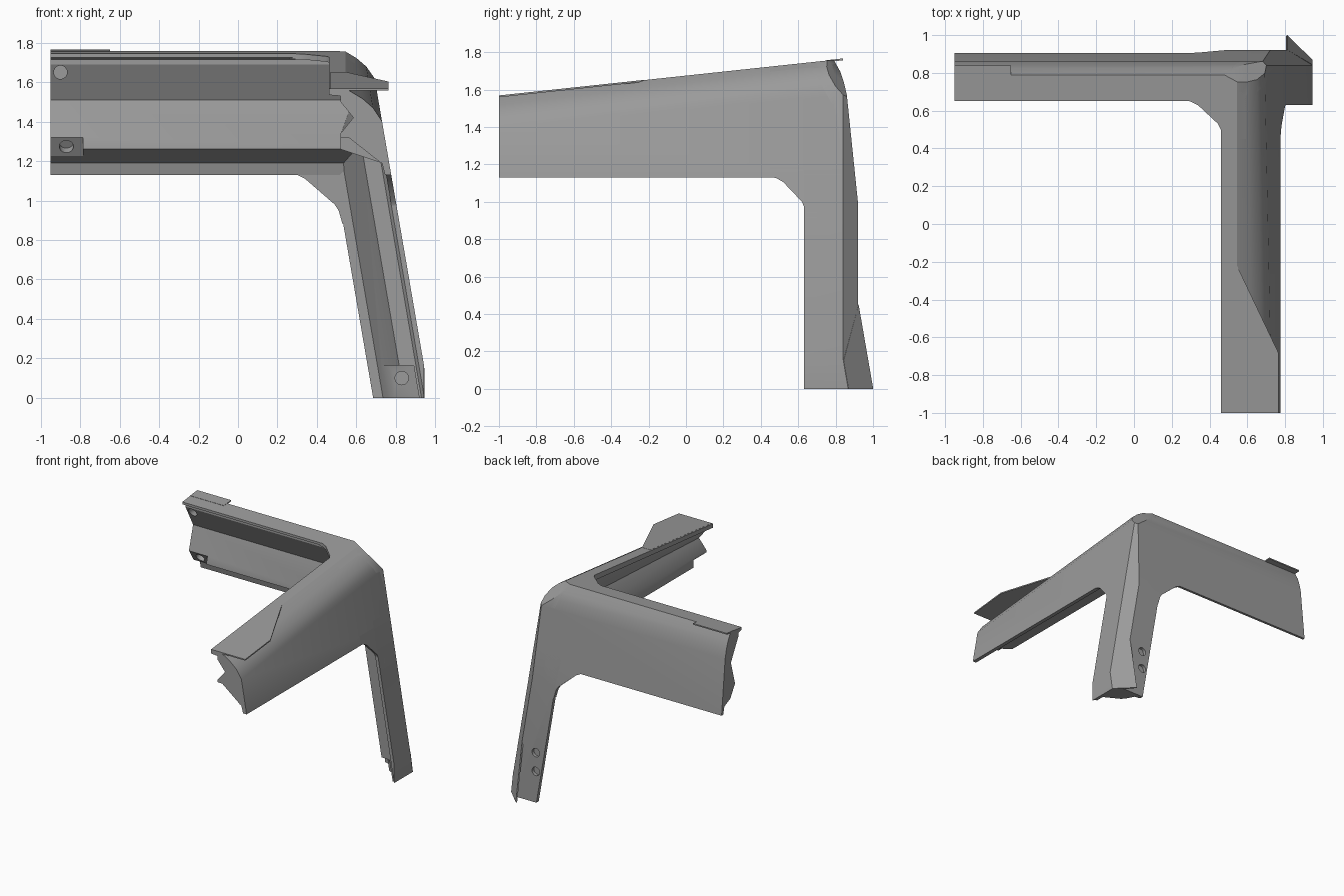
import bpy, bmesh, math
from mathutils import Vector

if "Cube" in bpy.data.objects:
    bpy.data.objects.remove(bpy.data.objects["Cube"])

gray = bpy.data.materials.new("plain_gray")
gray.diffuse_color = (0.33, 0.33, 0.33, 1)
gray.use_nodes = True
gray.node_tree.nodes["Principled BSDF"].inputs["Base Color"].default_value = gray.diffuse_color

SLOPE = 0.107   # fall of the top surface towards the front
LEAN = 0.172    # outward lean of the leg and right wall


def top_z(y):
    return 1.76 - SLOPE * (0.8 - y)


# Outer envelope shared by all arms: (point, outward normal)
planes = [
    ((0, 0.8, 1.76), (0, -SLOPE, 1)),          # top
    ((0.971, 0, 0), (1, 0, LEAN)),             # right wall
    ((0.944, 0, 0), (1, 0, 0)),                # vertical foot of right wall
    ((0, 0.92, 0), (0, 1, 0)),                 # lower back wall
    ((0.971, 0.84, 0), (1, 1, LEAN)),          # chamfered spine
    ((0.55, 0.75, 1.755), (0.605, 1.005, 0.99)),  # corner facet
]
back = [(0.79, 1.759), (0.825, 1.695), (0.845, 1.635), (0.86, 1.57), (0.92, 0.99)]
for (y0, z0), (y1, z1) in zip(back, back[1:]):  # rounded back edge
    planes.append(((0, y0, z0), (0, z0 - z1, y1 - y0)))
round_r = [(0.545, 1.76, 0), (0.60, 1.727, 0.01), (0.65, 1.683, 0.02), (0.692, 1.62, 0.033)]
for (x0, z0, s0), (x1, z1, _) in zip(round_r, round_r[1:]):  # rounded right edge
    a = Vector((x0, 0.8, z0))
    b = Vector((x1, 0.8, z1))
    c = Vector((x0 + s0, -1, z0 - 0.192))
    n = (b - a).cross(c - a)
    planes.append((a, n if n.z > 0 else -n))


def finish(name, bm):
    bmesh.ops.recalc_face_normals(bm, faces=bm.faces[:])
    me = bpy.data.meshes.new(name)
    bm.to_mesh(me)
    bm.free()
    me.materials.append(gray)
    ob = bpy.data.objects.new(name, me)
    bpy.context.collection.objects.link(ob)
    return ob


def loft(name, ring0, ring1, trim=True):
    """Solid between two matching rings, trimmed to the envelope."""
    bm = bmesh.new()
    v0 = [bm.verts.new(p) for p in ring0]
    v1 = [bm.verts.new(p) for p in ring1]
    bm.faces.new(v0)
    bm.faces.new(v1)
    for i in range(len(v0)):
        j = (i + 1) % len(v0)
        bm.faces.new((v0[i], v0[j], v1[j], v1[i]))
    for co, no in planes if trim else []:
        bmesh.ops.bisect_plane(bm, geom=bm.verts[:] + bm.edges[:] + bm.faces[:], dist=1e-5,
                               plane_co=co, plane_no=Vector(no).normalized(), clear_outer=True)
        open_edges = [e for e in bm.edges if e.is_boundary]
        if open_edges:
            bmesh.ops.holes_fill(bm, edges=open_edges, sides=0)
    return finish(name, bm)


def cut(ob, cutter):
    """Subtract a cutter from a part and discard the cutter."""
    cutter.hide_render = True
    mod = ob.modifiers.new("cut", 'BOOLEAN')
    mod.operation = 'DIFFERENCE'
    mod.solver = 'EXACT'
    mod.object = cutter
    bpy.context.view_layer.objects.active = ob
    bpy.ops.object.modifier_apply(modifier=mod.name)
    bpy.data.objects.remove(cutter)


def drill(ob, centre, axis, radius, depth):
    """Cut a round hole into a part."""
    bm = bmesh.new()
    rot = Vector(axis).to_track_quat('Z', 'Y').to_matrix().to_4x4()
    rot.translation = centre
    bmesh.ops.create_cone(bm, cap_ends=True, segments=24, radius1=radius, radius2=radius,
                          depth=depth, matrix=rot)
    cut(ob, finish("hole_cutter", bm))


# Back arm, running left, with a pocket and screw holes near its end
sec = [(0.65, 1.9), (0.65, 1.725), (0.69, 1.715), (0.69, 1.69), (0.787, 1.51), (0.72, 1.27),
       (0.72, 1.26), (0.87, 1.19), (0.885, 1.13), (1.0, 1.13), (1.0, 1.9)]
back_arm = loft("back_arm", [(-0.95, y, z) for y, z in sec], [(0.78, y, z) for y, z in sec])
sec = [(0.5, 1.32), (0.737, 1.32), (0.80, 1.215), (0.80, 1.1), (0.5, 1.1)]
cut(back_arm, loft("pocket_cutter", [(-1.1, y, z) for y, z in sec],
                   [(-0.785, y, z) for y, z in sec], False))
drill(back_arm, (-0.9, 0.70, 1.65), (0, 1, 0), 0.034, 0.16)
drill(back_arm, (-0.87, 0.768, 1.275), (0, 0.85, 0.53), 0.036, 0.08)

# Side arm, running to the front: x, front z, rear z
sec = [(0.46, 1.9, 1.9), (0.46, 1.535, 1.73), (0.52, 1.53, 1.72), (0.52, 1.5, 1.69),
       (0.585, 1.42, 1.52), (0.52, 1.34, 1.34), (0.52, 1.26, 1.26),
       (0.73, 1.19, 1.19), (0.745, 1.13, 1.13), (1.0, 1.13, 1.13), (1.0, 1.9, 1.9)]
side_arm = loft("side_arm", [(x, -1, z) for x, z, _ in sec], [(x, 0.95, z) for x, _, z in sec])
sec = [(0.4, 1.32), (0.56, 1.32), (0.715, 1.198), (0.715, 1.1), (0.4, 1.1)]
cut(side_arm, loft("pocket_cutter", [(x, -1.1, z) for x, z in sec],
                   [(x, -0.835, z) for x, z in sec], False))
drill(side_arm, (0.615, -0.91, 1.275), (0.62, 0, 0.78), 0.036, 0.08)

# Leaning leg with a pocket at the foot
sec = [(1.3, 0.63), (0.945, 0.63), (0.93, 0.65), (0.845, 0.655), (0.735, 0.88), (0.685, 0.89),
       (0.685, 1.2), (1.3, 1.2)]
leg = loft("leg", [(x, y, 0) for x, y in sec], [(x - LEAN * 1.25, y, 1.25) for x, y in sec])
sec = [(0.6, 0.5), (0.918, 0.5), (0.918, 0.72), (0.79, 0.79), (0.737, 0.86), (0.6, 0.86)]
cut(leg, loft("pocket_cutter", [(x + 0.017, y, -0.1) for x, y in sec],
              [(x - 0.028, y, 0.165) for x, y in sec], False))
drill(leg, (0.83, 0.77, 0.1), (0, 1, 0), 0.034, 0.1)
for z in (0.25, 0.40):
    drill(leg, (0.69, 0.92, z), (0, 1, 0), 0.034, 0.05)

# Corner gussets on the three outer walls
sec = [(0.26, 1.135), (0.30, 1.13), (0.34, 1.11), (0.49, 0.98), (0.51, 0.95), (0.53, 0.88),
       (0.62, 0.88), (0.62, 1.2), (0.26, 1.2)]
loft("back_gusset", [(x, 0.888, z) for x, z in sec], [(x, 1.0, z) for x, z in sec])
sec = [(0.45, 1.135), (0.485, 1.125), (0.52, 1.105), (0.62, 1.0), (0.632, 0.97), (0.64, 0.9),
       (0.7, 0.9), (0.7, 1.2), (0.45, 1.2)]
loft("side_gusset", [(0.945 - LEAN * z, y, z) for y, z in sec], [(1.0, y, z) for y, z in sec])
sec = [(0.26, 0.66), (0.30, 0.648), (0.34, 0.628), (0.445, 0.53), (0.46, 0.50), (0.47, 0.45),
       (0.6, 0.45), (0.6, 0.7), (0.26, 0.7)]
loft("top_gusset", [(x, y, top_z(y) - 0.028) for x, y in sec], [(x, y, 1.9) for x, y in sec])

# Thin flaps that continue the flat surfaces past the rounded edges
sec = [(0.47, -1), (0.764, -1), (0.764, -0.68), (0.545, -0.22), (0.47, -0.22)]
loft("side_flap", [(x, y, top_z(y) - 0.009) for x, y in sec],
     [(x, y, top_z(y) + 0.001) for x, y in sec], False)
sec = [(-0.95, 0.75), (-0.65, 0.75), (-0.65, 0.84), (-0.95, 0.84)]
loft("back_flap", [(x, y, top_z(y) - 0.008) for x, y in sec],
     [(x, y, top_z(y) + 0.002) for x, y in sec], False)
sec = [(0.81, 0.922, 0.45), (0.81, 1.0, 0), (0.944, 0.868, 0), (0.944, 0.842, 0.15)]
loft("leg_flap", [(x + 0.001, y + 0.001, z) for x, y, z in sec],
     [(x - 0.006, y - 0.006, z) for x, y, z in sec], False)

# Smooth the rounded edges, keep the creases
for ob in bpy.context.scene.objects:
    ob.select_set(True)
bpy.context.view_layer.objects.active = leg
bpy.ops.object.shade_smooth_by_angle(angle=math.radians(28))
